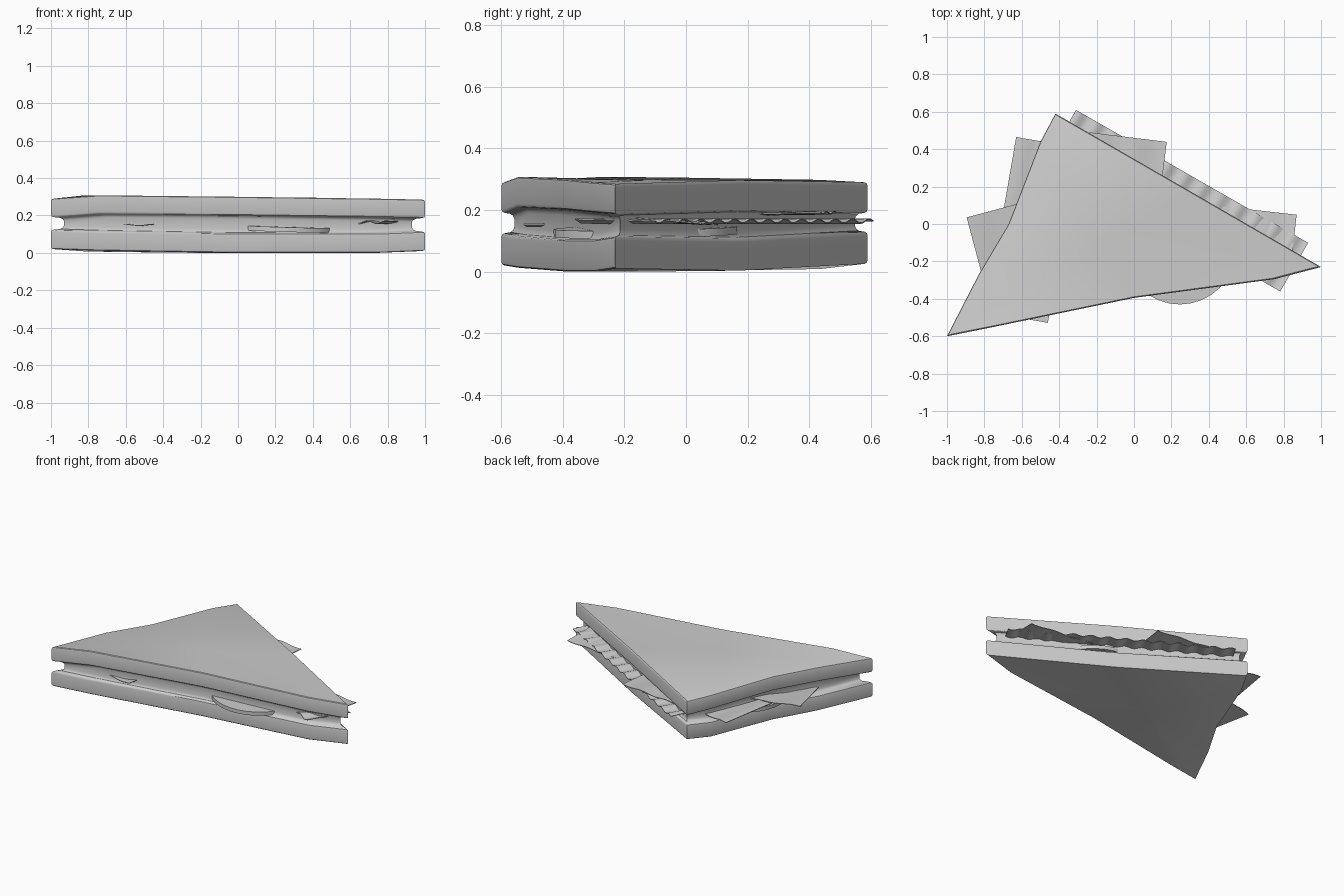
import bpy, bmesh, math
from mathutils import Matrix, Vector

if "Cube" in bpy.data.objects:
    bpy.data.objects.remove(bpy.data.objects["Cube"])

def finish(name, bm, angle=35):
    bmesh.ops.recalc_face_normals(bm, faces=bm.faces)
    me = bpy.data.meshes.new(name)
    bm.to_mesh(me)
    bm.free()
    ob = bpy.data.objects.new(name, me)
    bpy.context.collection.objects.link(ob)
    bpy.context.view_layer.objects.active = ob
    ob.select_set(True)
    bpy.ops.object.shade_smooth_by_angle(angle=math.radians(angle))
    ob.select_set(False)
    return ob

# Bread outline: x, y, bottom height, top height
outline = [(-1, -.6, .02, .29), (-.75, -.55, .012, .308), (0, -.395, 0, .30),
           (.75, -.295, 0, .29), (1, -.23, .01, .285), (.3, .175, .003, .297),
           (-.42, .59, .025, .29), (-.5, .44, .008, .298),
           (-.67, 0, .005, .305), (-.83, -.27, .008, .308)]

# Half of the edge profile: inward scale and height above the underside
half = [(.985, 0), (.996, .004), (1, .012), (1, .092), (.996, .1),
        (.985, .104), (.95, .108), (.937, .115), (.93, .125)]

bm = bmesh.new()
rings = []
for top in (False, True):
    for s, h in (reversed(half) if top else half):
        rings.append([bm.verts.new((x * s, y * s, zt - h * .95 if top else zb + h))
                      for x, y, zb, zt in outline])
n = len(outline)
for a, b in zip(rings, rings[1:]):
    for i in range(n):
        j = (i + 1) % n
        bm.faces.new((a[i], a[j], b[j], b[i]))
for ring in (rings[0], rings[-1]):
    zc = sum(v.co.z for v in ring) / n
    c = bm.verts.new((-.2, -.12, .0 if ring is rings[0] else zc))
    for i in range(n):
        bm.faces.new((ring[i], ring[(i + 1) % n], c))
finish("bread_slices", bm)

# Thin rectangular filling, placed by its top-left corner
def strip(name, corner, length, width, rot, z, amp=.004, waves=4, tilt=0):
    bm = bmesh.new()
    c, s = math.cos(math.radians(rot)), math.sin(math.radians(rot))
    nx, ny = max(12, waves * 8), 4
    layers = []
    for dz in (0, .004):
        grid = []
        for i in range(nx + 1):
            row = []
            for j in range(ny + 1):
                u, v = length * i / nx, -width * j / ny
                w = amp * math.sin(2 * math.pi * waves * i / nx + j * .3)
                row.append(bm.verts.new((corner[0] + u * c - v * s,
                                         corner[1] + u * s + v * c,
                                         z + w + dz + tilt * (j / ny - .5))))
            grid.append(row)
        layers.append(grid)
        for i in range(nx):
            for j in range(ny):
                bm.faces.new((grid[i][j], grid[i + 1][j],
                              grid[i + 1][j + 1], grid[i][j + 1]))
    edges = [e for e in bm.edges if e.is_boundary]
    bmesh.ops.bridge_loops(bm, edges=edges)
    finish(name, bm)

strip("bacon_strip", (-.31, .61), 1.43, .3, -29.8, .162, amp=.007, waves=13)
strip("ham_left", (-.63, .465), .336, .95, -9.8, .148, waves=2)
strip("ham_side", (-.895, .035), .95, .336, 15, .157, waves=4, tilt=-.02)
strip("ham_back", (-.24, .49), .418, .8, -7, .182, waves=2, tilt=-.015)
strip("ham_right", (-.025, .15), .9, .3, -6.4, .165, waves=4, tilt=.02)

# Round vegetable slices
def disc(name, x, y, z, r, tilt):
    bm = bmesh.new()
    bmesh.ops.create_cone(bm, cap_ends=True, segments=32, radius1=r, radius2=r,
                          depth=.025,
                          matrix=Matrix.Translation((x, y, z)) @
                          Matrix.Rotation(math.radians(tilt), 4, Vector((.5, .866, 0))))
    finish(name, bm)

disc("tomato_slice_right", .245, -.13, .13, .3, 2)
disc("tomato_slice_left", -.41, -.03, .135, .3, -2)
